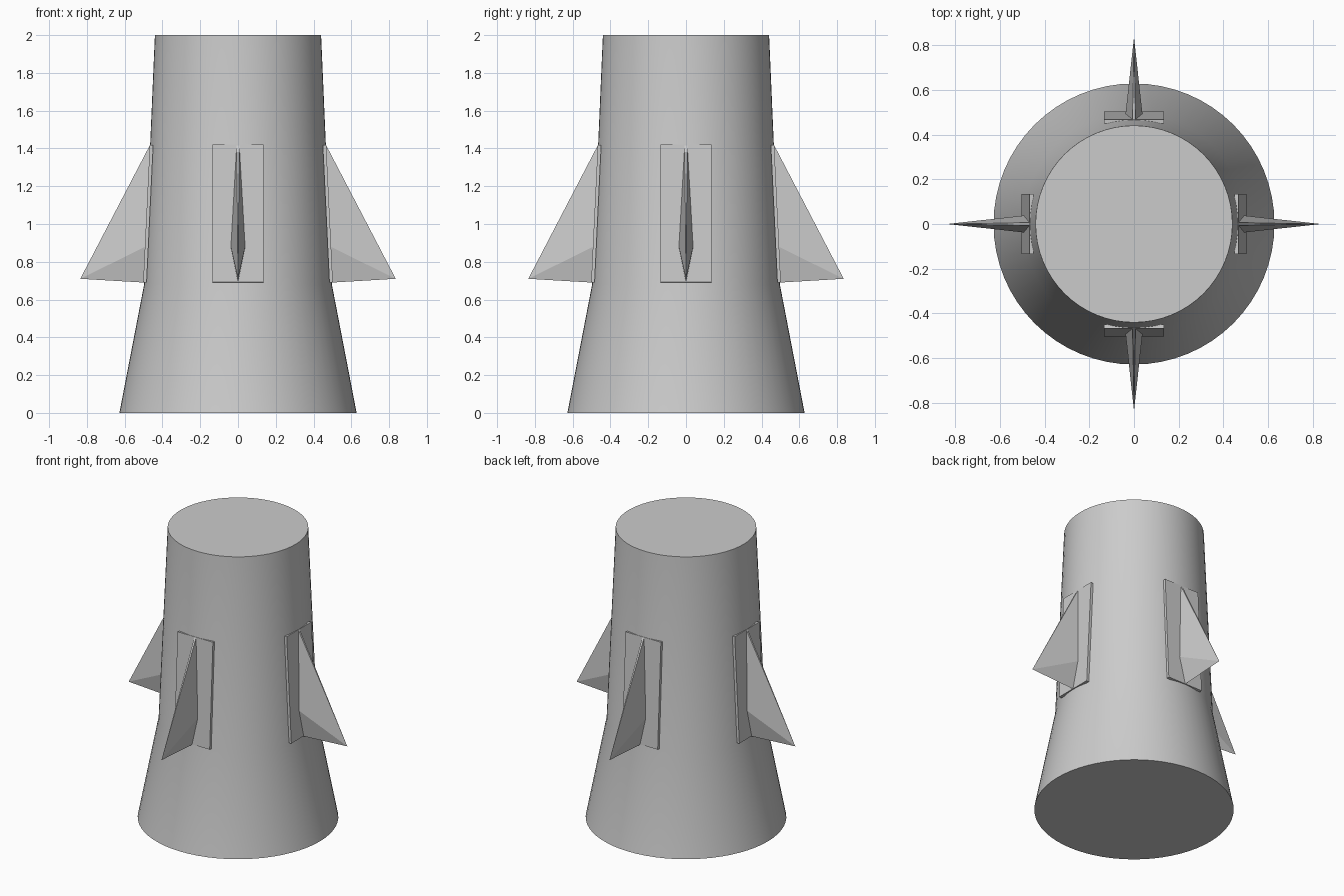
import bpy, bmesh, math
from mathutils import Matrix

cube = bpy.data.objects.get("Cube")
if cube:
    bpy.data.objects.remove(cube, do_unlink=True)

grey = bpy.data.materials.new("plain grey")
grey.use_nodes = True
colour = (0.6, 0.6, 0.6, 1)
grey.diffuse_color = colour
grey.node_tree.nodes["Principled BSDF"].inputs["Base Color"].default_value = colour


def make_object(name, verts, faces, turn=0.0):
    bm = bmesh.new()
    vs = [bm.verts.new(v) for v in verts]
    for f in faces:
        bm.faces.new([vs[i] for i in f])
    bmesh.ops.recalc_face_normals(bm, faces=bm.faces)
    bm.transform(Matrix.Rotation(turn, 4, "Z"))
    mesh = bpy.data.meshes.new(name)
    bm.to_mesh(mesh)
    bm.free()
    mesh.materials.append(grey)
    obj = bpy.data.objects.new(name, mesh)
    bpy.context.collection.objects.link(obj)
    return obj


# Tapered body with a flared skirt, capped at both ends
SIDES = 64
profile = [(0.628, 0), (0.497, 0.68), (0.44, 2)]
verts = [(r * math.cos(a), r * math.sin(a), z) for r, z in profile
         for a in (math.tau * i / SIDES for i in range(SIDES))]
faces = [(k * SIDES + i, k * SIDES + (i + 1) % SIDES,
          (k + 1) * SIDES + (i + 1) % SIDES, (k + 1) * SIDES + i)
         for k in range(len(profile) - 1) for i in range(SIDES)]
faces += [range(SIDES), range(2 * SIDES, 3 * SIDES)]
body = make_object("body", verts, faces)
bpy.ops.object.select_all(action="DESELECT")
body.select_set(True)
bpy.context.view_layer.objects.active = body
bpy.ops.object.shade_smooth_by_angle(angle=math.radians(30))

# Mounting plate leaning with the wall: (distance from axis, height) corners
section = [(0.484, 0.69), (0.502, 0.692), (0.467, 1.42), (0.449, 1.418)]
plate_verts = [(x, y, z) for y in (-0.135, 0.135) for x, z in section]
plate_faces = [(0, 1, 2, 3), (4, 5, 6, 7)]
plate_faces += [(i, (i + 1) % 4, (i + 1) % 4 + 4, i + 4) for i in range(4)]

# Fin: a kite-shaped root drawn out to one low tip
root = [(0.465, -0.007, 1.42), (0.49, -0.038, 0.88), (0.497, 0, 0.69),
        (0.49, 0.038, 0.88), (0.465, 0.007, 1.42)]
fin_verts = root + [(0.835, 0, 0.71)]
fin_faces = [(i, (i + 1) % 5, 5) for i in range(5)] + [range(5)]

for i, side in enumerate(("left", "back", "right", "front")):
    turn = i * math.pi / 2
    make_object(side + "_fin_plate", plate_verts, plate_faces, turn)
    make_object(side + "_fin", fin_verts, fin_faces, turn)
